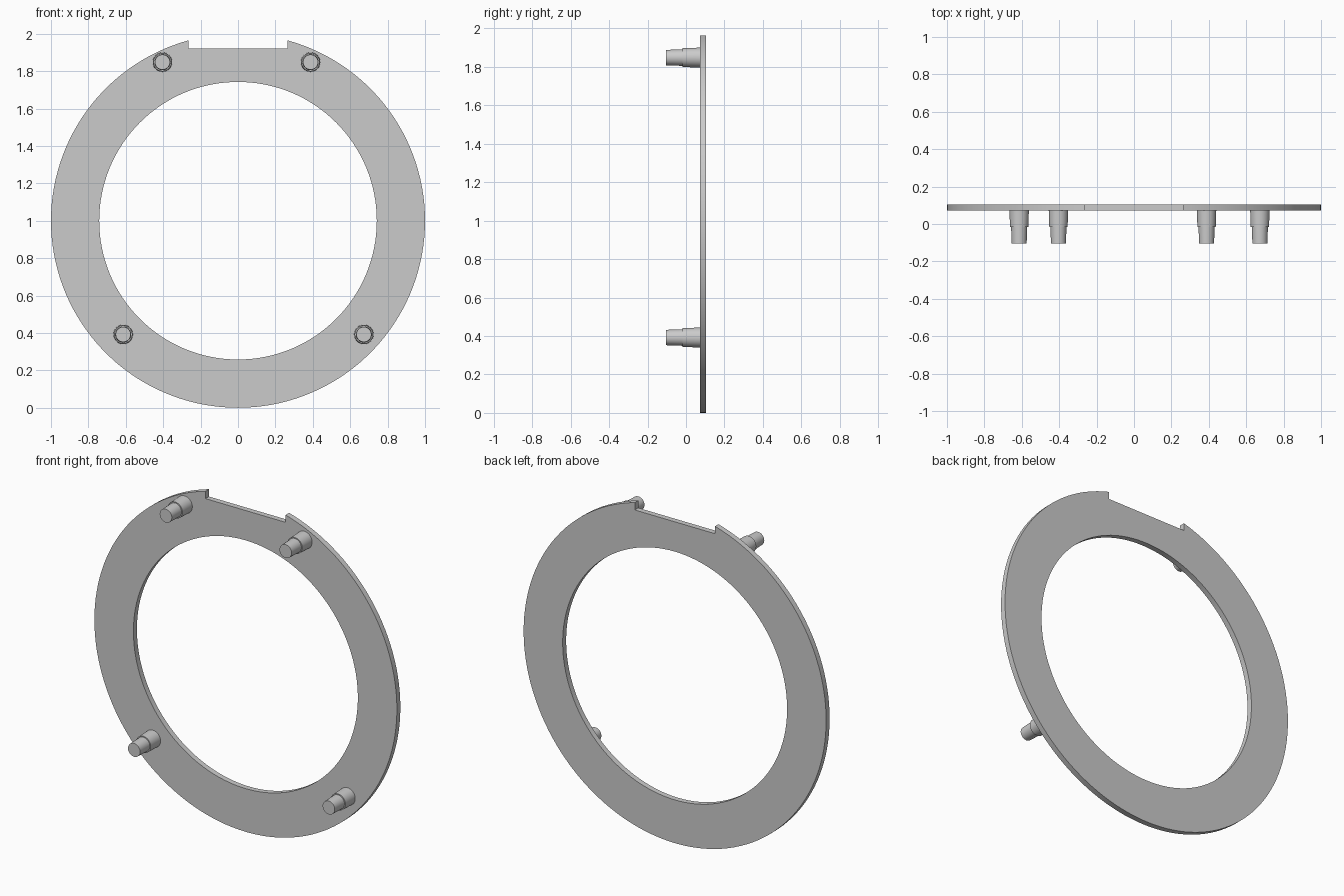
import bpy, bmesh
from math import sin, cos, asin, pi
from mathutils import Matrix, Vector

cube = bpy.data.objects.get("Cube")
if cube:
    bpy.data.objects.remove(cube, do_unlink=True)

# Single grey material
grey = bpy.data.materials.new("plain_grey")
grey.use_nodes = True
colour = (0.6, 0.6, 0.6, 1)
grey.diffuse_color = colour
grey.node_tree.nodes["Principled BSDF"].inputs["Base Color"].default_value = colour

BACK, FRONT = 0.105, 0.072       # plate faces along y
SHOULDER, TIP = -0.017, -0.105   # peg step and end along y
OUTER, INNER = 1.0, 0.742
NOTCH_HALF, NOTCH_FLOOR = 0.265, 0.92
SEGMENTS = 128


def finish(obj):
    """Merge seams, fix normals and smooth the round walls."""
    bm = bmesh.new()
    bm.from_mesh(obj.data)
    bmesh.ops.remove_doubles(bm, verts=bm.verts, dist=0.0001)
    bmesh.ops.recalc_face_normals(bm, faces=bm.faces)
    bm.to_mesh(obj.data)
    bm.free()
    obj.data.materials.clear()
    obj.data.materials.append(grey)
    bpy.ops.object.select_all(action="DESELECT")
    obj.select_set(True)
    bpy.context.view_layer.objects.active = obj
    bpy.ops.object.shade_smooth_by_angle()


def arc(radius, start, sweep, count):
    return [(radius * cos(start + sweep * i / count),
             radius * sin(start + sweep * i / count)) for i in range(count + 1)]


# Ring plate: notched outer outline with a round hole, extruded
gap = asin(NOTCH_HALF / OUTER)
outline = arc(OUTER, pi / 2 + gap, 2 * pi - 2 * gap, SEGMENTS)
outline += [(NOTCH_HALF, NOTCH_FLOOR), (-NOTCH_HALF, NOTCH_FLOOR)]
hole = arc(INNER, 0, 2 * pi, SEGMENTS)[:-1]

curve = bpy.data.curves.new("ring_plate", "CURVE")
curve.dimensions = "2D"
curve.fill_mode = "BOTH"
curve.extrude = (BACK - FRONT) / 2
for points in (outline, hole):
    spline = curve.splines.new("POLY")
    spline.points.add(len(points) - 1)
    for point, (x, y) in zip(spline.points, points):
        point.co = (x, y, 0, 1)
    spline.use_cyclic_u = True
ring = bpy.data.objects.new("ring_plate", curve)
bpy.context.collection.objects.link(ring)
bpy.ops.object.select_all(action="DESELECT")
ring.select_set(True)
bpy.context.view_layer.objects.active = ring
bpy.ops.object.convert(target="MESH")
ring = bpy.context.view_layer.objects.active
ring.data.transform(Matrix.Translation((0, (BACK + FRONT) / 2, 1))
                    @ Matrix.Rotation(pi / 2, 4, "X"))
finish(ring)


def peg(name, x, z):
    """Stepped, slightly tapered pin pointing forward from the plate."""
    profile = [(0, FRONT + 0.005), (0.052, FRONT + 0.005), (0.049, SHOULDER),
               (0.043, SHOULDER), (0.040, TIP), (0, TIP)]
    bm = bmesh.new()
    verts = [bm.verts.new((r, y, 0)) for r, y in profile]
    edges = [bm.edges.new(pair) for pair in zip(verts, verts[1:])]
    bmesh.ops.spin(bm, geom=verts + edges, cent=(0, 0, 0), axis=(0, 1, 0),
                   angle=2 * pi, steps=32, use_duplicate=False)
    bmesh.ops.translate(bm, verts=bm.verts, vec=Vector((x, 0, z)))
    mesh = bpy.data.meshes.new(name)
    bm.to_mesh(mesh)
    bm.free()
    obj = bpy.data.objects.new(name, mesh)
    bpy.context.collection.objects.link(obj)
    finish(obj)


# Locating pegs
peg("upper_right_peg", -0.404, 1.848)
peg("upper_left_peg", 0.388, 1.848)
peg("lower_right_peg", -0.614, 0.392)
peg("lower_left_peg", 0.673, 0.392)
